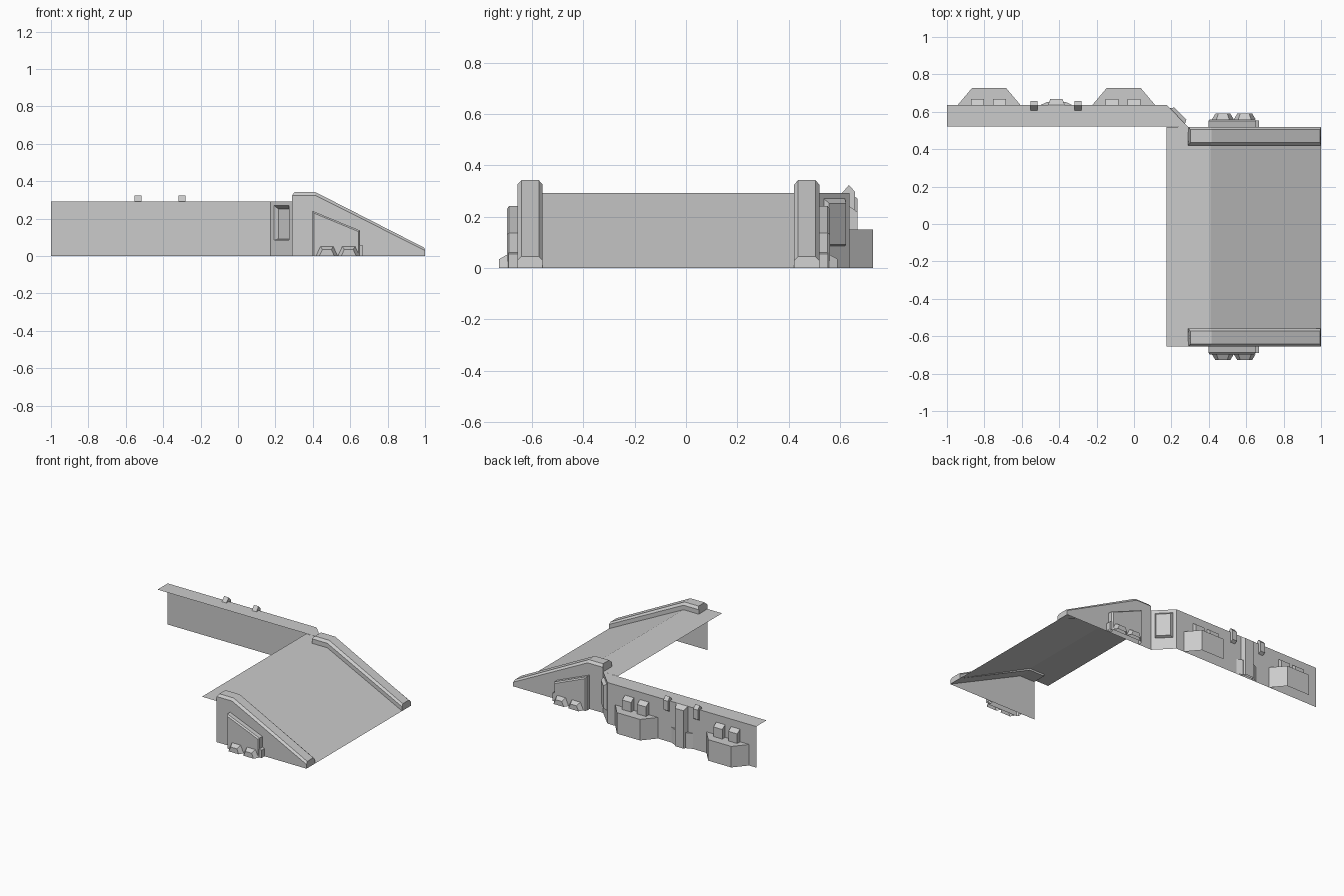
import bpy, bmesh
from mathutils import Vector

if "Cube" in bpy.data.objects:
    bpy.data.objects.remove(bpy.data.objects["Cube"])

WALL_Y, LEDGE_Y = 0.636, 0.521      # back wall and inner edge of its ledge
SIDE_N, SIDE_S = 0.519, -0.656      # outer faces of the two ramp sides
MID = (SIDE_N + SIDE_S) / 2
H = 0.293


def make(name, verts, faces, solid=False):
    me = bpy.data.meshes.new(name)
    me.from_pydata([tuple(v) for v in verts], [], faces)
    bm = bmesh.new()
    bm.from_mesh(me)
    if solid:
        bmesh.ops.recalc_face_normals(bm, faces=bm.faces)
    bm.to_mesh(me)
    bm.free()
    ob = bpy.data.objects.new(name, me)
    bpy.context.collection.objects.link(ob)
    return ob


def loft(name, rings, base_cap=False, end_cap=True, open_floor=True):
    """Skin equal-length rings; the hidden base and floor faces stay open."""
    n = len(rings[0])
    verts = [v for r in rings for v in r]
    faces = [tuple(range(n))[::-1]]
    for k in range(len(rings) - 1):
        for i in range(n):
            j = (i + 1) % n
            faces.append((k*n + i, k*n + j, (k+1)*n + j, (k+1)*n + i))
    if end_cap:
        faces.append(tuple(range((len(rings)-1)*n, len(rings)*n)))
    ob = make(name, verts, faces, True)
    bm = bmesh.new()
    bm.from_mesh(ob.data)
    bm.faces.ensure_lookup_table()
    dead = [] if base_cap else [bm.faces[0]]
    if open_floor:
        dead += [f for f in bm.faces if f not in dead and all(v.co.z < 0.001 for v in f.verts)]
    bmesh.ops.delete(bm, geom=dead, context='FACES')
    bm.to_mesh(ob.data)
    bm.free()
    return ob


def xz(points, y):
    return [(x, y, z) for x, z in points]


def xy(points, z):
    return [(x, y, z) for x, y in points]


def yz(points, x):
    return [(x, y, z) for y, z in points]


# back wall with its ledge
make("back_wall", [(-1, WALL_Y, 0), (-1, WALL_Y, H), (0.175, WALL_Y, H), (0.175, WALL_Y, 0)], [(0, 1, 2, 3)])
make("back_ledge", xy([(-1, LEDGE_Y), (0.175, LEDGE_Y), (0.29, SIDE_N), (0.175, WALL_Y), (-1, WALL_Y)], H),
     [(0, 1, 2, 3, 4)])

# ramp deck: flat landing then slope
make("ramp_deck", [(x, y, z) for x, z in ((0.175, H), (0.41, H), (1, 0)) for y in (SIDE_S, SIDE_N)],
     [(0, 2, 3, 1), (2, 4, 5, 3)])

# corner wall: 3x3 grid whose middle cell is pushed outward as a tapered niche
a, b = Vector((0.175, WALL_Y, 0)), Vector((0.29, SIDE_N, 0))
out = Vector((1, 1, 0)).normalized() * 0.02


def on_corner(x, z):
    return a.lerp(b, (x - 0.175) / 0.115) + Vector((0, 0, z))


verts = [on_corner(x, z) for z in (0, 0.085, 0.27, H) for x in (0.175, 0.192, 0.273, 0.29)]
verts += [on_corner(x, z) + out for x, z in ((0.202, 0.092), (0.266, 0.092), (0.266, 0.252), (0.202, 0.252))]
faces = [(r*4+c, r*4+4+c, r*4+5+c, r*4+1+c) for r in range(3) for c in range(3) if (r, c) != (1, 1)]
rim = (5, 6, 10, 9)
faces += [(rim[(i+1) % 4], rim[i], 16 + i, 16 + (i+1) % 4) for i in range(4)]
faces.append((19, 18, 17, 16))
make("corner_wall_niche", verts, faces)

# tapered buttresses and the paired blocks above them
for k, x0 in enumerate((-0.775, -0.055)):
    foot = [(x0-0.168, WALL_Y), (x0-0.091, 0.727), (x0+0.091, 0.727), (x0+0.168, WALL_Y)]
    loft(f"buttress_{k}", [xy(foot, 0), xy(foot, 0.15)])
    for s in (-1, 1):
        c = x0 - 0.003 + s * 0.059
        prof = [(WALL_Y, 0.15), (0.668, 0.15), (0.668, 0.218), (WALL_Y, 0.24)]
        loft(f"buttress_block_{k}_{s}", [yz(prof, c-0.035), yz(prof, c+0.035)], base_cap=True)

# central column, its low plinth, and the clips hooked over the wall top
cx = -0.415
col = [(cx-0.045, WALL_Y), (cx-0.033, 0.668), (cx+0.033, 0.668), (cx+0.045, WALL_Y)]
loft("column", [xy(col, 0), [(x, y, 0.293 if y == WALL_Y else 0.27) for x, y in col]])
plinth = [(cx-0.085, WALL_Y), (cx-0.05, 0.652), (cx+0.05, 0.652), (cx+0.085, WALL_Y)]
loft("column_plinth", [xy(plinth, 0), xy(plinth, 0.11)])
clip = [(0.608, H), (0.634, 0.323), (0.657, 0.298), (0.657, 0.23), (WALL_Y, 0.217), (WALL_Y, H)]
for s in (-1, 1):
    c = cx - 0.002 + s * 0.118
    loft(f"wall_clip_{s}", [yz(clip, c-0.018), yz(clip, c+0.018)], base_cap=True)

# both ramp sides, mirrored about the ramp centre line
for name, s in (("north", 1), ("south", -1)):
    def Y(d):
        return MID + s * (SIDE_N - MID + d)

    side = [(0.29, 0), (0.29, 0.325), (0.412, 0.325), (1, 0.03), (1, 0)]
    make(f"side_wall_{name}", xz(side, Y(0)), [(0, 1, 2, 3, 4)[::s]])

    # chamfered curb swept along the ramp edge
    stations = [((0.29, 0.28), (0.29, 0.325), (0.302, 0.342)),
                ((0.41, 0.28), (0.41, 0.325), (0.414, 0.342)),
                ((1, 0.0), (1, 0.03), (0.995, 0.045))]
    rings = []
    for low, mid, top in stations:
        rings.append([(p[0], Y(d), p[1]) for p, d in
                      ((low, 0), (mid, 0), (top, -0.015), (top, -0.083), (mid, -0.098), (low, -0.098))])
    loft(f"curb_{name}", rings, base_cap=True)

    # raised side panel with chamfered face
    p0 = [(0.397, 0), (0.397, 0.242), (0.652, 0.137), (0.652, 0)]
    p1 = [(0.405, 0), (0.405, 0.23), (0.644, 0.131), (0.644, 0)]
    loft(f"side_panel_{name}", [xz(p0, Y(0)), xz(p0, Y(0.032)), xz(p1, Y(0.041))])
    e0 = [(0.64, 0), (0.64, 0.065), (0.668, 0.055), (0.668, 0)]
    loft(f"panel_end_block_{name}", [xz(e0, Y(0)), xz(e0, Y(0.034))])

    # pair of tapered feet on the panel
    for k, c in enumerate((0.475, 0.592)):
        def foot_ring(w, t, z):
            return [(c-w, 0), (c-t, z), (c+t, z), (c+w, 0)]
        loft(f"panel_foot_{name}_{k}", [xz(foot_ring(0.058, 0.034, 0.052), Y(0.041)),
                                        xz(foot_ring(0.04, 0.024, 0.035), Y(0.071))])
